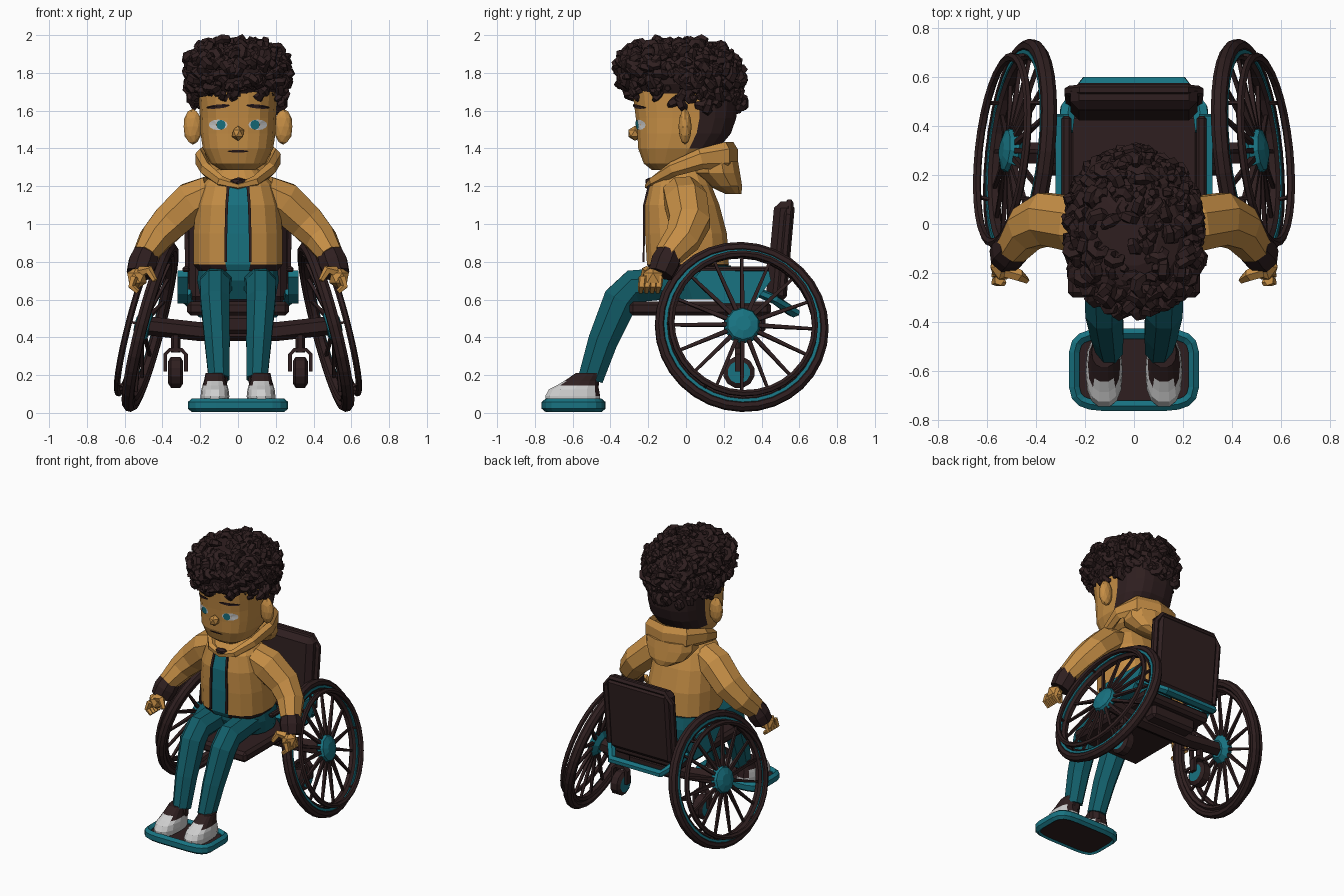
import bpy, bmesh, math, random
from mathutils import Vector, Matrix
from mathutils.bvhtree import BVHTree

if "Cube" in bpy.data.objects:
    bpy.data.objects.remove(bpy.data.objects["Cube"])

random.seed(4)
V = Vector


def mat(name, r, g, b):
    m = bpy.data.materials.new(name)
    m.diffuse_color = (r, g, b, 1)
    m.use_nodes = True
    m.node_tree.nodes["Principled BSDF"].inputs["Base Color"].default_value = m.diffuse_color
    return m


TAN = mat("warm tan", 0.56, 0.27, 0.06)
DARK = mat("dark brown", 0.028, 0.0135, 0.014)
TEAL = mat("teal", 0.009, 0.17, 0.22)
DEEP = mat("deep teal", 0.006, 0.11, 0.14)
PALE = mat("pale grey", 0.62, 0.62, 0.62)


def make(name, bm, mats, rule=None, mirror=False, keep=False):
    bmesh.ops.recalc_face_normals(bm, faces=bm.faces)
    if rule:
        for f in bm.faces:
            f.material_index = rule(f.calc_center_median())
    me = bpy.data.meshes.new(name)
    bm.to_mesh(me)
    for m in mats:
        me.materials.append(m)
    meshes = [(name, me)]
    if mirror:
        other = me.copy()
        other.transform(Matrix.Diagonal((-1, 1, 1, 1)))
        other.flip_normals()
        meshes.append((name + "_mirrored", other))
    for n, m in meshes:
        bpy.context.collection.objects.link(bpy.data.objects.new(n, m))
    if not keep:
        bm.free()


def skin(bm, rings, closed=False):
    rows = [[bm.verts.new(p) for p in r] for r in rings]
    n = len(rows[0])
    for a, b in zip(rows, rows[1:] + (rows[:1] if closed else [])):
        for i in range(n):
            bm.faces.new((a[i], a[(i + 1) % n], b[(i + 1) % n], b[i]))
    if not closed:
        bm.faces.new(rows[0])
        bm.faces.new(rows[-1])
    return bm


def tube(path, radii, sides=8, hint=(0, 0, 1), closed=False, bm=None):
    """Sweep an oval along a path; radii is one (a, b) or one per point."""
    bm = bm or bmesh.new()
    path = [V(p) for p in path]
    n = len(path)
    if not isinstance(radii, list):
        radii = [radii] * n
    rings = []
    for i, p in enumerate(path):
        lo, hi = (i - 1, (i + 1) % n) if closed else (max(i - 1, 0), min(i + 1, n - 1))
        t = (path[hi] - path[lo]).normalized()
        u = t.cross(V(hint)).normalized()
        w = u.cross(t)
        a, b = radii[i] if isinstance(radii[i], tuple) else (radii[i], radii[i])
        rings.append([p + u * a * math.cos(k) + w * b * math.sin(k)
                      for k in (2 * math.pi * (j + .5) / sides for j in range(sides))])
    return skin(bm, rings, closed)


def oval(z, cy, rx, ry, n=16, e=2.5, cx=0):
    pts = []
    for i in range(n):
        k = 2 * math.pi * (i + .5) / n - math.pi / 2
        c, s = math.cos(k), math.sin(k)
        pts.append(V((cx + rx * math.copysign(abs(c) ** (2 / e), c),
                      cy + ry * math.copysign(abs(s) ** (2 / e), s), z)))
    return pts


def loft(rings, **kw):
    return skin(bmesh.new(), [oval(*r, **kw) for r in rings])


def box(lo, hi, bevel=.02, shear=0):
    lo, hi = V(lo), V(hi)
    bm = bmesh.new()
    bmesh.ops.create_cube(bm, size=1)
    for v in bm.verts:
        v.co = V([(lo[i] + hi[i]) / 2 + v.co[i] * (hi[i] - lo[i]) for i in range(3)])
        v.co.y += shear * (v.co.z - lo.z)
    bmesh.ops.bevel(bm, geom=bm.edges[:], offset=bevel, segments=1, affect='EDGES')
    return bm


def blob(c, s, sub=2, bm=None):
    bm = bm or bmesh.new()
    m = Matrix.Translation(c) @ Matrix.Diagonal((*s, 1))
    bmesh.ops.create_icosphere(bm, subdivisions=sub, radius=1, matrix=m)
    return bm


def circle(r, x=0, n=32):
    return [(x, r * math.cos(2 * math.pi * i / n), r * math.sin(2 * math.pi * i / n)) for i in range(n)]


# cambered main wheels, built around local x then placed
axis = V((1, .11, .26)).normalized()
up = V((-.26, 0, 1)).normalized()
up = (up - axis * up.dot(axis)).normalized()
place = Matrix((axis, up.cross(axis), up)).transposed().to_4x4()
place.translation = (.465, .295, .455)


def wheel_part(name, bm, m):
    bm.transform(place)
    make(name, bm, [m], mirror=True)


X = (1, 0, 0)
wheel_part("tyre", tube(circle(.434), (.03, .034), 8, X, True), DARK)
wheel_part("wheel_rim", tube(circle(.395), (.02, .026), 6, X, True), DARK)
wheel_part("rim_stripe", tube(circle(.409, .024), (.012, .008), 4, X, True), TEAL)
wheel_part("push_rim", tube(circle(.382, .075), (.018, .017), 6, X, True), DARK)
spokes = bmesh.new()
for i in range(16):
    k = 2 * math.pi * i / 16
    d = V((0, math.cos(k), math.sin(k)))
    tube([d * .07 + V((.04, 0, 0)), d * .39], [.016, .01], 4, X, bm=spokes)
for i in range(6):
    k = 2 * math.pi * i / 6
    d = V((0, math.cos(k), math.sin(k)))
    tube([d * .40, d * .385 + V((.075, 0, 0))], .009, 4, d.cross(V(X)), bm=spokes)
wheel_part("spokes", spokes, DARK)
wheel_part("hub", tube([(0, 0, 0), (.03, 0, 0), (.065, 0, 0), (.08, 0, 0)], [.06, .1, .085, .04], 10), TEAL)

# chair frame
make("seat", box((-.27, -.3, .515), (.27, .45, .59)), [DARK])
make("under_seat_box", box((-.18, .2, .42), (.18, .42, .52)), [DARK])
make("backrest", box((-.26, .42, .58), (.26, .53, 1.12), .035, .09), [DARK])
make("backrest_piping", tube([(x, .5 + .09 * (z - .58), z) for x, z in
     ((-.26, .62), (-.265, 1.05), (-.22, 1.11), (.22, 1.11), (.265, 1.05), (.26, .62))], .022, 6, (0, 1, 0)), [DARK])
make("axle", tube([(-.47, .29, .46), (-.2, .29, .43), (.2, .29, .43), (.47, .29, .46)], [.05, .05, .05, .05], 6), [DARK])
make("rear_bar", tube([(-.28, .38, .64), (-.27, .47, .6), (-.2, .57, .53), (.2, .57, .53), (.27, .47, .6), (.28, .38, .64)],
                      (.035, .025), 6), [TEAL])
guard = [(.05, .72), (.12, .63), (.2, .58), (.36, .58), (.45, .7), (.44, .75), (.08, .755)]
make("side_guard", skin(bmesh.new(), [[(x, y, z) for y, z in guard] for x in (.265, .32)]), [TEAL], mirror=True)
make("arm_pad", box((.255, -.02, .745), (.295, .44, .775), .01), [DARK], mirror=True)

# small inner castors
make("castor_wheel", tube([(x, .28, .215) for x in (.29, .305, .355, .37)], [.06, .085, .085, .06], 12),
     [DARK, TEAL], lambda c: 1 if c.x < .293 or c.x > .367 else 0, True)
make("castor_fork", tube([(.275, .28, .22), (.275, .28, .31), (.3, .28, .335), (.36, .28, .335), (.385, .28, .31), (.385, .28, .22)],
                         (.014, .03), 4, (0, 1, 0)), [DARK], mirror=True)
make("castor_stem", tube([(.33, .28, .32), (.33, .28, .43)], .025, 6, X), [DARK], mirror=True)

# footplate
make("footplate", loft([(.015, -.595, .24, .14), (.05, -.595, .24, .14)], n=20, e=5), [DARK])
make("footplate_rim", tube(oval(.04, -.595, .245, .148, n=20, e=5), (.025, .036), 6, closed=True), [TEAL])

# legs and shoes
make("hips", loft([(.6, .08, .2, .17), (.7, .06, .22, .2), (.78, .05, .21, .19)]), [DEEP])
make("trouser_leg", tube([(.1, .15, .69), (.115, -.1, .685), (.122, -.28, .67), (.122, -.345, .6), (.11, -.44, .38), (.1, -.505, .18)],
     [(.09, .1), (.09, .09), (.095, .085), (.1, .083), (.085, .072), (.072, .06)], 8, X), [DEEP], mirror=True)
make("ankle", tube([(.1, -.5, .22), (.105, -.51, .13)], .05, 8, X), [DARK], mirror=True)
make("shoe", loft([(.055, -.6, .074, .145), (.09, -.6, .076, .148), (.125, -.593, .072, .135), (.145, -.575, .066, .112),
                   (.17, -.555, .058, .09), (.21, -.52, .05, .065)], n=14, cx=.122),
     [PALE, DARK], lambda c: int(c.z > .15 and c.y > -.65 or c.z > .1 and c.y > -.5), True)

# jacket, with the shirt as its centre front faces
make("jacket", loft([(.75, .01, .21, .2), (.785, .01, .24, .22), (.95, 0, .24, .22), (1.1, -.02, .225, .2),
                     (1.21, -.03, .19, .165), (1.29, -.02, .11, .11)]), [TAN, TEAL, DARK],
     lambda c: 1 if abs(c.x) < .02 and c.y < -.1 and c.z < 1.2 else 2 if c.z < .775 else 0)
make("collar_knot", blob((0, -.19, 1.225), (.05, .03, .022), 1), [DARK])
for s, name in ((1, "zip_right"), (-1, "zip_left")):
    make(name, tube([(s * .064, -.225, .8), (s * .064, -.222, .95), (s * .06, -.222, 1.1), (s * .052, -.198, 1.2)],
                    (.007, .01), 4, X), [DARK])
make("neck", tube([(0, -.02, 1.2), (0, -.02, 1.38)], .1, 10, X), [TAN])
hood = [(0, -.19, 1.2, .018), (.09, -.17, 1.225, .03), (.17, -.07, 1.29, .04), (.2, .08, 1.345, .055), (.15, .21, 1.36, .075),
        (0, .25, 1.35, .085)]
hood += [(-x, y, z, r) for x, y, z, r in hood[4:0:-1]]
make("hood_edge", tube([h[:3] for h in hood], [(.03, h[3]) for h in hood], 6, closed=True), [TAN])
make("hood_bag", loft([(1.16, .25, .06, .045), (1.2, .21, .14, .09), (1.27, .16, .19, .13), (1.33, .15, .19, .13)], n=12, e=2.2), [TAN])

# arms and hands
Y = (0, 1, 0)
make("sleeve", tube([(.14, -.02, 1.17), (.24, .0, 1.12), (.36, .02, 1.01), (.44, -.02, .92), (.495, -.1, .83)],
     [(.095, .11), (.115, .12), (.105, .115), (.09, .1), (.068, .075)], 8, Y), [TAN], mirror=True)
make("cuff", tube([(.485, -.085, .85), (.505, -.11, .795), (.525, -.135, .735)], [.07, .08, .07], 8, Y), [DARK], mirror=True)
hand = blob((.535, -.175, .715), (.058, .06, .06), 1)
for i in range(4):
    y = -.23 + i * .03
    tube([(.55, y, .72), (.565, y - .005, .67), (.53, y - .01, .64)], [.022, .02, .014], 5, Y, bm=hand)
tube([(.52, -.19, .745), (.47, -.21, .755), (.44, -.23, .70)], [.03, .025, .015], 5, Y, bm=hand)
make("hand", hand, [TAN], mirror=True)

# head: back half is cropped hair
head = loft([(1.285, -.08, .09, .1), (1.32, -.075, .145, .15), (1.40, -.04, .188, .215), (1.48, -.01, .2, .25),
             (1.56, .0, .203, .268), (1.64, .0, .208, .278), (1.72, .0, .212, .288), (1.8, .01, .2, .25)], n=20, e=2.8)
make("head", head, [TAN, DARK], lambda c: int(c.y > .04 and c.z > 1.37), keep=True)
tree = BVHTree.FromBMesh(head)


def decal(name, cx, cz, rx, rz, m, off=.004, tilt=0):
    """Thin plate draped on the front of the face."""
    bm = bmesh.new()
    pts = [(0, 0)] + [(math.cos(2 * math.pi * i / 12), math.sin(2 * math.pi * i / 12)) for i in range(12)]
    vs = []
    for a, b in pts:
        x, z = cx + a * rx, cz + b * rz + tilt * a
        hit = tree.ray_cast(V((x, -1, z)), V((0, 1, 0)))[0]
        vs.append(bm.verts.new((x, hit.y - off, z)))
    for i in range(12):
        bm.faces.new((vs[0], vs[1 + i], vs[1 + (i + 1) % 12]))
    make(name, bm, [m])


for s, side in ((-1, "left"), (1, "right")):
    decal("eye_" + side, s * .105, 1.525, .05, .028, PALE)
    decal("iris_" + side, s * .09, 1.525, .024, .026, TEAL, .008)
    decal("eyebrow_" + side, s * .105, 1.622, .062, .011, DARK, .007, -s * .006)
decal("mouth", 0, 1.385, .055, .007, DARK, .006)
make("nose", blob((0, -.27, 1.48), (.036, .042, .04), 1), [TAN])
make("ear", blob((.24, -.005, 1.515), (.05, .035, .095), 2), [TAN], mirror=True)

# curly hair: a solid cap covered in chunky curls
cap = [(1.69, -.01, .222, .275), (1.74, -.03, .248, .3), (1.82, -.04, .255, .308), (1.88, -.04, .235, .28),
       (1.925, -.04, .185, .22), (1.95, -.04, .1, .13)]
make("hair_cap", loft(cap, n=20, e=2.2), [DARK])
curls = bmesh.new()


def curl(p):
    n = V([random.gauss(0, 1) for _ in range(3)]).normalized()
    a = n.orthogonal().normalized()
    b = n.cross(a)
    r = random.uniform(.024, .034)
    path = [p + (a * math.cos(k) + b * math.sin(k)) * r + n * .005 * i
            for i, k in enumerate(j * .9 for j in range(7))]
    tube(path, [.016, .024, .027, .027, .026, .022, .012], 5, n, bm=curls)


for a, b, count in zip(cap, cap[1:], (36, 62, 56, 42, 24)):
    for i in range(count):
        t = random.random()
        ring = oval(*[u + (w - u) * t for u, w in zip(a, b)], n=72, e=2.2)
        curl(ring[int(72 * (i + random.random()) / count) % 72])
for i in range(32):  # lower curls round the sides and back
    k = math.pi * (-.12 + 1.24 * i / 31)
    curl(V((.22 * math.cos(k), .02 + .255 * math.sin(k), random.uniform(1.63, 1.7))))
for i in range(7):  # crown
    curl(V((random.uniform(-.08, .08), random.uniform(-.14, .06), 1.945)))
make("hair_curls", curls, [DARK])
